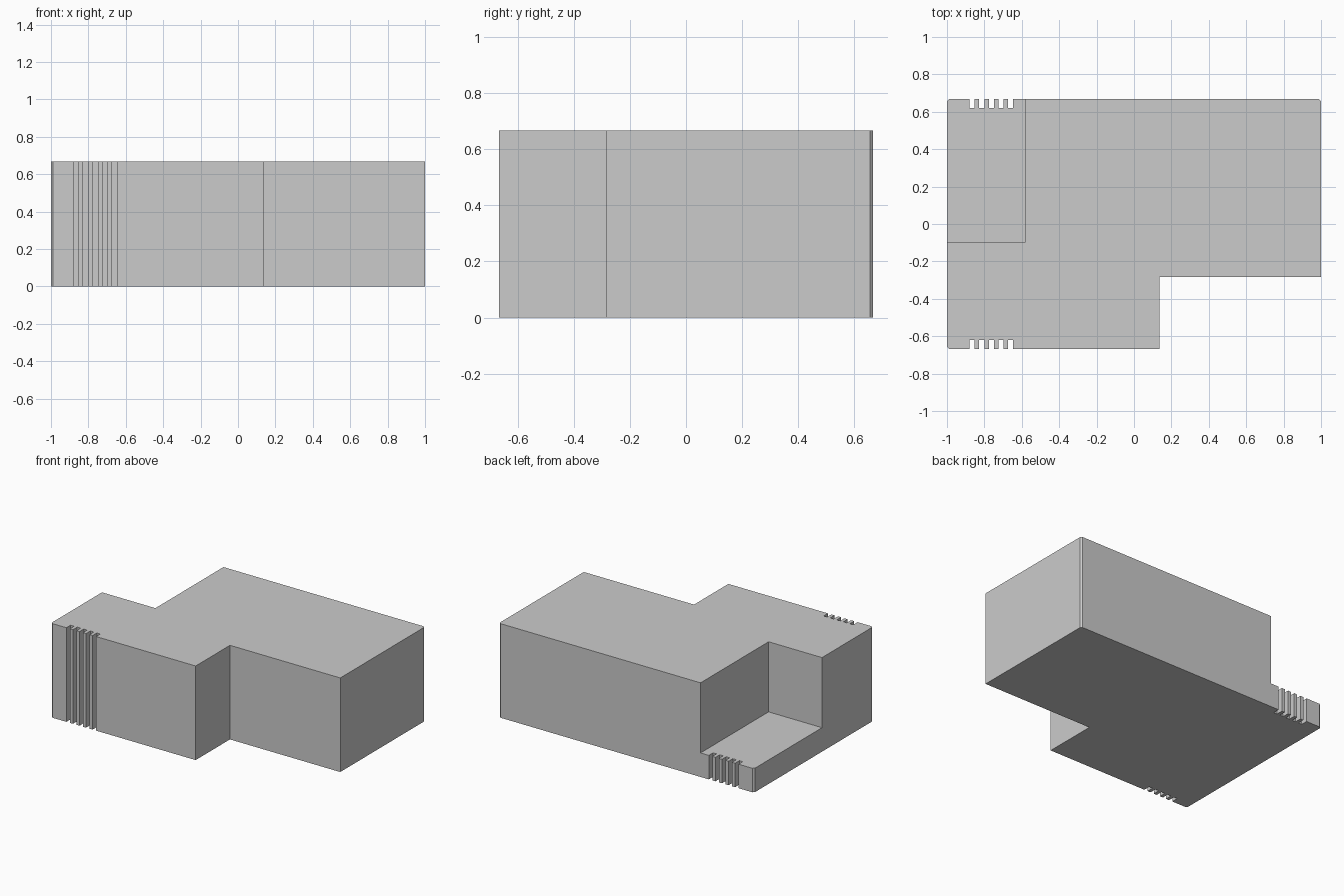
import bpy, bmesh

if "Cube" in bpy.data.objects:
    bpy.data.objects.remove(bpy.data.objects["Cube"])

HALF_Y, HEIGHT, FLOOR = 0.667, 0.667, 0.17
CHAMFER, GROOVE_DEPTH, GROOVE_WIDTH, PITCH = 0.012, 0.048, 0.027, 0.0515


def prism(name, outline, z0, z1):
    """Extrude a counter-clockwise outline from z0 to z1."""
    bm = bmesh.new()
    face = bm.faces.new([bm.verts.new((x, y, z0)) for x, y in outline])
    ext = bmesh.ops.extrude_face_region(bm, geom=[face], use_keep_orig=True)
    verts = [g for g in ext["geom"] if isinstance(g, bmesh.types.BMVert)]
    bmesh.ops.translate(bm, vec=(0, 0, z1 - z0), verts=verts)
    bmesh.ops.recalc_face_normals(bm, faces=bm.faces)
    mesh = bpy.data.meshes.new(name)
    bm.to_mesh(mesh)
    bm.free()
    obj = bpy.data.objects.new(name, mesh)
    bpy.context.collection.objects.link(obj)
    return obj


def left_edge(side):
    """Chamfered left corner followed by five grooves, running toward +x."""
    y = side * HALF_Y
    inner = y - side * GROOVE_DEPTH
    pts = [(-1, y - side * CHAMFER), (-1 + CHAMFER, y)]
    for i in range(5):
        a = -0.879 + i * PITCH
        b = a + GROOVE_WIDTH
        pts += [(a, y), (a, inner), (b, inner), (b, y)]
    return pts


# Stepped block with grooved edges
outline = left_edge(-1)
outline += [(0.135, -HALF_Y), (0.135, -0.283), (1, -0.283)]
outline += [(1, HALF_Y - CHAMFER), (1 - CHAMFER, HALF_Y)]
outline += reversed(left_edge(1))
block = prism("stepped_block", outline, 0, HEIGHT)

# Open pocket in the back left corner
pocket = prism("pocket_cutter", [(-1.2, -0.095), (-0.581, -0.095), (-0.581, 0.9), (-1.2, 0.9)], FLOOR, 1)
pocket.hide_render = True
cut = block.modifiers.new("pocket", "BOOLEAN")
cut.operation = "DIFFERENCE"
cut.solver = "EXACT"
cut.object = pocket
bpy.context.view_layer.objects.active = block
bpy.ops.object.modifier_apply(modifier=cut.name)
bpy.data.objects.remove(pocket)
